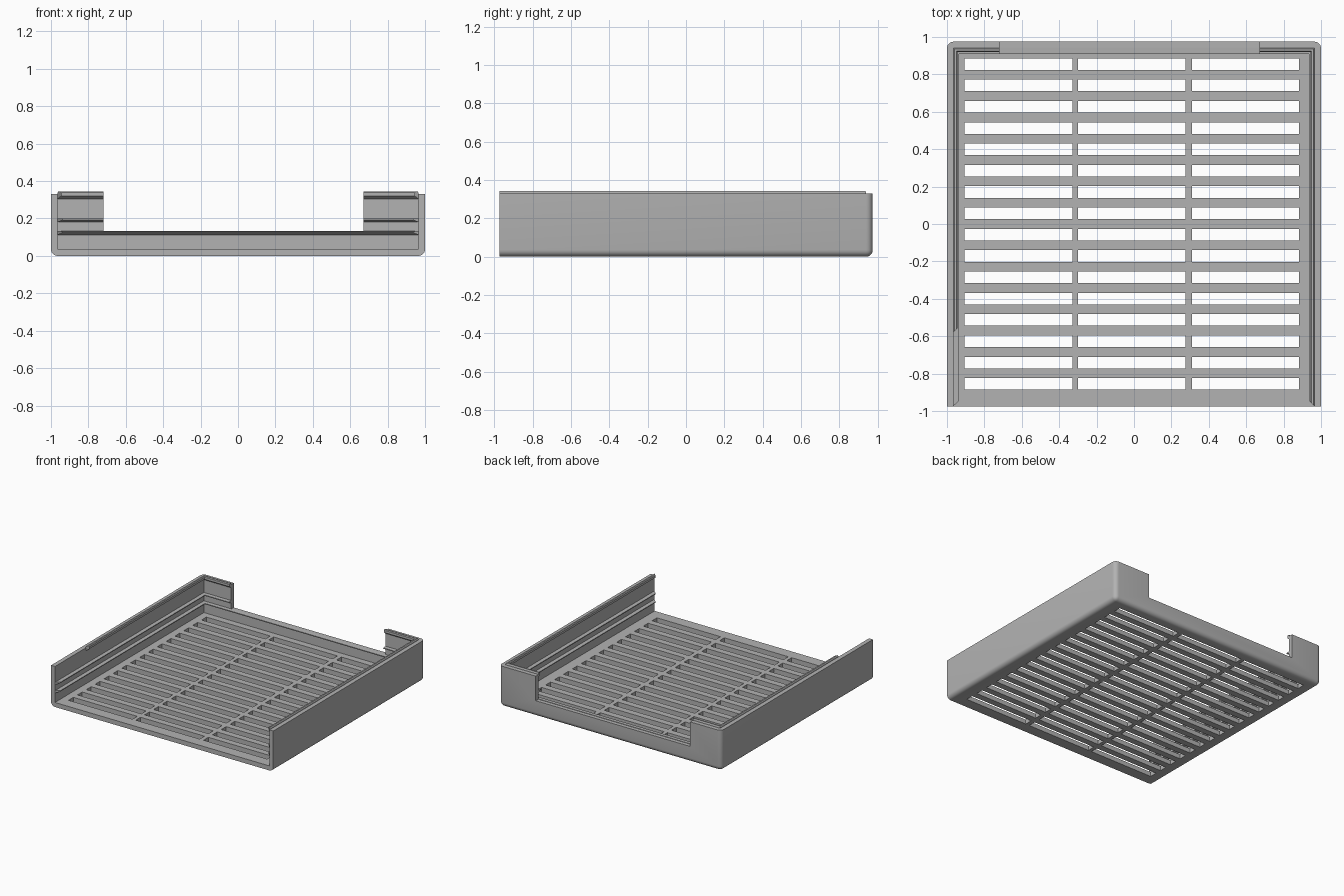
import bpy, bmesh
from math import radians
from mathutils import Matrix, Vector

cube = bpy.data.objects.get("Cube")
if cube:
    bpy.data.objects.remove(cube, do_unlink=True)

HALF_X, HALF_Y, WALL_TOP = 1.0, 0.975, 0.33
IN_X, IN_Y, FLOOR = 0.965, 0.94, 0.037      # inner faces of the walls and floor
NOTCH_L, NOTCH_R, NOTCH_Z = -0.72, 0.67, 0.13

grey = bpy.data.materials.new("Plain grey")
grey.use_nodes = True
grey.diffuse_color = (0.45, 0.45, 0.45, 1)
grey.node_tree.nodes["Principled BSDF"].inputs["Base Color"].default_value = (0.45, 0.45, 0.45, 1)


def add_box(bm, x0, x1, y0, y1, z0, z1):
    size = Matrix.Diagonal((x1 - x0, y1 - y0, z1 - z0, 1))
    centre = Vector((x0 + x1, y0 + y1, z0 + z1)) / 2
    bmesh.ops.create_cube(bm, size=1, matrix=Matrix.Translation(centre) @ size)


def make_object(name, bm):
    bmesh.ops.recalc_face_normals(bm, faces=bm.faces[:])
    mesh = bpy.data.meshes.new(name)
    bm.to_mesh(mesh)
    bm.free()
    obj = bpy.data.objects.new(name, mesh)
    bpy.context.collection.objects.link(obj)
    mesh.materials.append(grey)
    return obj


def activate(obj):
    bpy.ops.object.select_all(action="DESELECT")
    obj.select_set(True)
    bpy.context.view_layer.objects.active = obj


def cut(obj, boxes):
    bm = bmesh.new()
    for box in boxes:
        add_box(bm, *box)
    cutter = make_object("cutter", bm)
    cutter.hide_render = True
    mod = obj.modifiers.new("cut", "BOOLEAN")
    mod.operation, mod.solver, mod.object = "DIFFERENCE", "EXACT", cutter
    activate(obj)
    bpy.ops.object.modifier_apply(modifier=mod.name)
    bpy.data.objects.remove(cutter, do_unlink=True)


# Tray shell: block rounded along the bottom and the back corners
bm = bmesh.new()
add_box(bm, -HALF_X, HALF_X, -HALF_Y, HALF_Y, 0, WALL_TOP)
rounded = []
for e in bm.edges:
    a, b = (v.co for v in e.verts)
    at_bottom = max(a.z, b.z) < 0.01 and max(a.y, b.y) > 0
    back_corner = min(a.y, b.y) > 0 and abs(a.z - b.z) > 0.1
    if at_bottom or back_corner:
        rounded.append(e)
bmesh.ops.bevel(bm, geom=rounded, offset=0.035, segments=5, profile=0.5, affect="EDGES")
tray = make_object("tray_shell", bm)

# Open interior and front, then the notch in the back wall
cut(tray, [(-IN_X, IN_X, -1.2, IN_Y, FLOOR, 1)])
cut(tray, [(NOTCH_L, NOTCH_R, 0.8, 1.2, NOTCH_Z, 1)])

# Vent slots through the floor
columns = [(-0.905, -0.33), (-0.30, 0.275), (0.31, 0.882)]
rows = [-0.855 + 0.114 * i for i in range(16)]
cut(tray, [(x0, x1, y - 0.031, y + 0.031, -0.1, 0.2) for x0, x1 in columns for y in rows])
activate(tray)
bpy.ops.object.shade_smooth_by_angle(angle=radians(30))


# Rails: a profile of (inset from wall, height) swept round the inner walls
def rail(name, profile, stations):
    bm = bmesh.new()
    loops = [[bm.verts.new((*station(d), z)) for d, z in profile] for station in stations]
    n = len(profile)
    for p, q in zip(loops, loops[1:]):
        for i in range(n):
            j = (i + 1) % n
            bm.faces.new((p[i], p[j], q[j], q[i]))
    bm.faces.new(loops[0])
    bm.faces.new(loops[-1])
    return make_object(name, bm)


def front_end(side, y=-HALF_Y):
    return lambda d: (side * (IN_X - d), y + max(d, 0))


def corner(side):
    return lambda d: (side * (IN_X - d), IN_Y - d)


def notch_end(x):
    return lambda d: (x, IN_Y - d)


def ridge(z):
    return [(-0.003, z), (0.03, z + 0.013), (0.03, z + 0.02), (-0.003, z + 0.022)]


rail("lower_rail", ridge(0.111), [front_end(-1), corner(-1), corner(1), front_end(1)])

lip = [(-0.003, 0.302), (0.02, 0.32), (0.02, 0.338), (0.015, 0.344), (0.004, 0.344), (0, 0.338)]
for label, side, notch_x, lip_start in (("right", -1, NOTCH_L, -0.58), ("left", 1, NOTCH_R, -HALF_Y)):
    rail(label + "_upper_rail", ridge(0.179), [front_end(side), corner(side), notch_end(notch_x)])
    rail(label + "_top_lip", lip, [front_end(side, lip_start), corner(side), notch_end(notch_x)])
